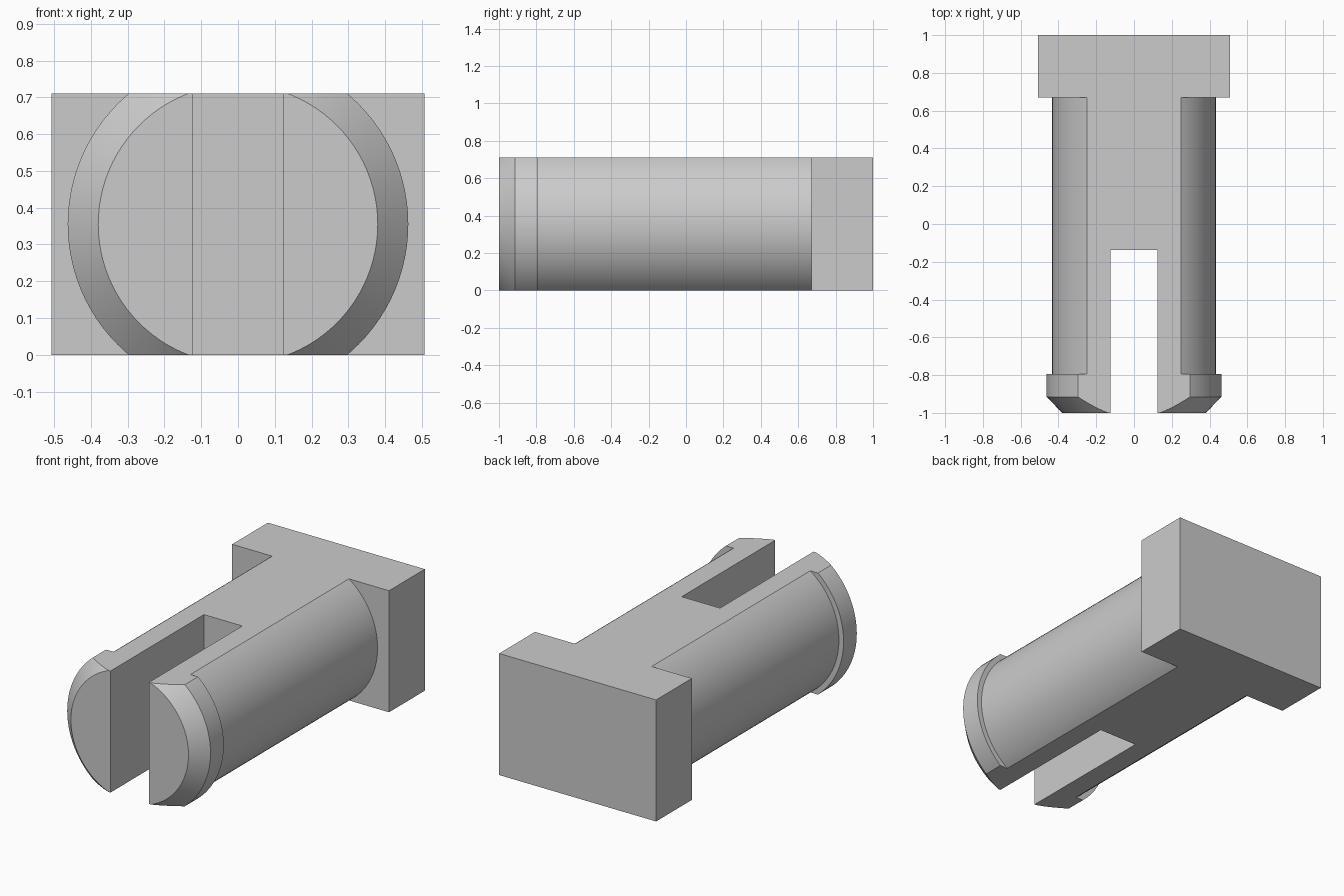
import bpy
import bmesh
import math
from mathutils import Matrix, Vector

if "Cube" in bpy.data.objects:
    bpy.data.objects.remove(bpy.data.objects["Cube"], do_unlink=True)

HEIGHT = 0.71
MID = HEIGHT / 2

grey = bpy.data.materials.new("plain_grey")
grey.use_nodes = True
colour = (0.6, 0.6, 0.6, 1)
grey.diffuse_color = colour
grey.node_tree.nodes["Principled BSDF"].inputs["Base Color"].default_value = colour


def add_object(name, bm):
    bmesh.ops.recalc_face_normals(bm, faces=bm.faces)
    mesh = bpy.data.meshes.new(name)
    bm.to_mesh(mesh)
    bm.free()
    mesh.materials.append(grey)
    obj = bpy.data.objects.new(name, mesh)
    bpy.context.collection.objects.link(obj)
    return obj


def box(name, low, high):
    low, high = Vector(low), Vector(high)
    bm = bmesh.new()
    bmesh.ops.create_cube(bm, size=1, matrix=Matrix.Translation((low + high) / 2)
                          @ Matrix.Diagonal((high - low).to_4d()))
    return add_object(name, bm)


def lathe(name, profile, sides=96):
    """Closed solid turned around the y axis at mid height."""
    bm = bmesh.new()
    rings = []
    for r, y in profile:
        angles = [2 * math.pi * i / sides for i in range(sides)]
        rings.append([bm.verts.new((r * math.cos(a), y, MID + r * math.sin(a)))
                      for a in angles])
    for a, b in zip(rings, rings[1:]):
        for i in range(sides):
            j = (i + 1) % sides
            bm.faces.new((a[i], a[j], b[j], b[i]))
    bm.faces.new(rings[0])
    bm.faces.new(rings[-1])
    return add_object(name, bm)


def combine(target, operation, other):
    mod = target.modifiers.new(operation.lower(), "BOOLEAN")
    mod.operation = operation
    mod.solver = "EXACT"
    mod.object = other
    bpy.context.view_layer.objects.active = target
    bpy.ops.object.modifier_apply(modifier=mod.name)
    bpy.data.objects.remove(other, do_unlink=True)


# Turned shaft with a chamfered collar at the front
pin = lathe("split_pin", [(0.38, -1), (0.463, -0.915), (0.463, -0.793),
                          (0.433, -0.793), (0.433, 0.8)])

# Block head at the back, then flats on top and bottom, then the front slot
combine(pin, "UNION", box("head", (-0.507, 0.67, -0.3), (0.507, 1, 1)))
combine(pin, "INTERSECT", box("flats", (-2, -2, 0), (2, 2, HEIGHT)))
combine(pin, "DIFFERENCE", box("slot", (-0.124, -2, -1), (0.124, -0.137, 2)))

# Smooth the turned surfaces and keep all edges crisp
bpy.ops.object.select_all(action="DESELECT")
pin.select_set(True)
bpy.context.view_layer.objects.active = pin
bpy.ops.object.shade_smooth_by_angle(angle=math.radians(25))
